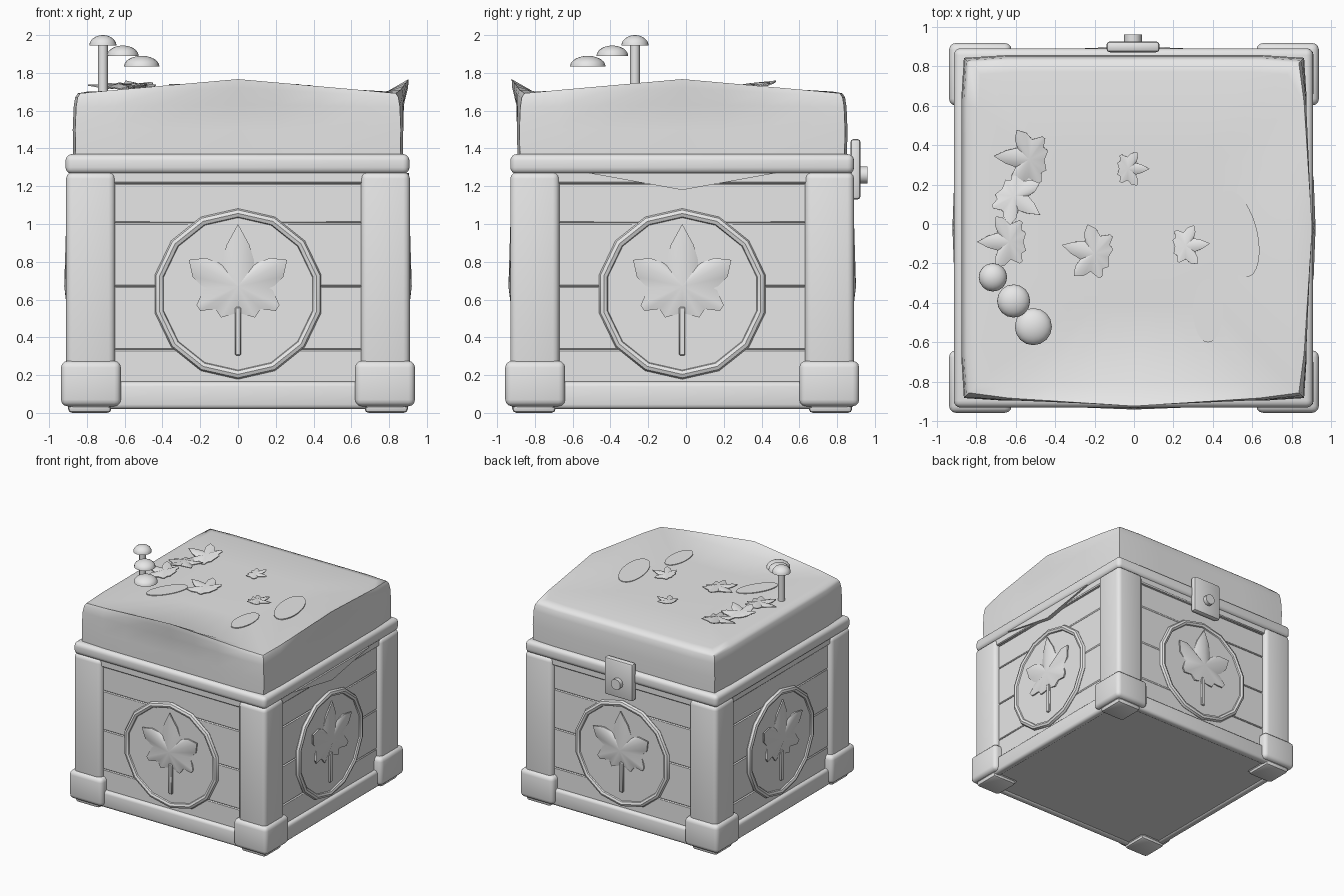
import bpy, bmesh, math
from mathutils import Matrix, Vector

cube = bpy.data.objects.get("Cube")
if cube:
    bpy.data.objects.remove(cube, do_unlink=True)

grey = bpy.data.materials.new("plain_grey")
grey.use_nodes = True
colour = (0.8, 0.8, 0.8, 1)
grey.diffuse_color = colour
grey.node_tree.nodes["Principled BSDF"].inputs["Base Color"].default_value = colour

CENTRE = Matrix.Translation((0, -0.02, 0))
SIDES = ("front", "left", "back", "right")


def finish(name, bm, matrix=CENTRE, angle=40):
    """Turn a bmesh into a smooth shaded object."""
    bmesh.ops.recalc_face_normals(bm, faces=bm.faces)
    mesh = bpy.data.meshes.new(name)
    bm.to_mesh(mesh)
    bm.free()
    mesh.materials.append(grey)
    obj = bpy.data.objects.new(name, mesh)
    bpy.context.collection.objects.link(obj)
    obj.matrix_world = matrix
    bpy.ops.object.select_all(action='DESELECT')
    obj.select_set(True)
    bpy.context.view_layer.objects.active = obj
    bpy.ops.object.shade_smooth_by_angle(angle=math.radians(angle))
    return obj


def box(name, x, y, z, bevel=0.02, segments=2, matrix=CENTRE):
    """Bevelled box from (min, max) ranges."""
    bm = bmesh.new()
    bmesh.ops.create_cube(bm, size=1)
    for v in bm.verts:
        v.co = [(lo + hi) / 2 + c * (hi - lo) for c, (lo, hi) in zip(v.co, (x, y, z))]
    if bevel:
        bmesh.ops.bevel(bm, geom=bm.edges[:], offset=bevel, segments=segments,
                        profile=0.5, affect='EDGES')
    return finish(name, bm, matrix)


def cylinder(name, radius, depth, matrix, sides=12):
    bm = bmesh.new()
    bmesh.ops.create_cone(bm, cap_ends=True, segments=sides, radius1=radius,
                          radius2=radius, depth=depth)
    return finish(name, bm, matrix)


def ring(name, radius, tube, matrix, sides=14, around=8):
    bm = bmesh.new()
    loops = []
    for i in range(sides):
        a = math.tau * (i + 0.5) / sides
        loop = []
        for j in range(around):
            b = math.tau * j / around
            r = radius + tube * math.cos(b)
            loop.append(bm.verts.new((r * math.cos(a), r * math.sin(a), tube * math.sin(b))))
        loops.append(loop)
    for i in range(sides):
        p, q = loops[i], loops[(i + 1) % sides]
        for j in range(around):
            k = (j + 1) % around
            bm.faces.new((p[j], q[j], q[k], p[k]))
    return finish(name, bm, matrix)


# Half outline of a lobed leaf: x, y, height of each point (lobes ridge up)
HALF_LEAF = [(0, 0.33, 0.02), (0.06, 0.22, 0.005), (0.09, 0.12, -0.01), (0.17, 0.15, 0.01),
             (0.26, 0.14, 0.02), (0.24, 0.05, 0.005), (0.18, -0.01, -0.01), (0.22, -0.1, 0.015),
             (0.2, -0.13, 0.01), (0.12, -0.12, 0.0), (0.09, -0.165, 0.01), (0, -0.14, -0.01)]


def leaf(name, matrix):
    outline = HALF_LEAF + [(-x, y, h) for x, y, h in HALF_LEAF[-2:0:-1]]
    bm = bmesh.new()
    rim = [bm.verts.new(p) for p in outline]
    under = [bm.verts.new((x, y, h - 0.012)) for x, y, h in outline]
    top = bm.verts.new((0, 0, 0.03))
    low = bm.verts.new((0, 0, 0.01))
    for i in range(len(rim)):
        k = (i + 1) % len(rim)
        bm.faces.new((rim[i], rim[k], top))
        bm.faces.new((under[k], under[i], low))
        bm.faces.new((rim[k], rim[i], under[i], under[k]))
    return finish(name, bm, matrix, 50)


# Body core and plank walls with fine grooves
box("body_core", (-0.855, 0.855), (-0.855, 0.855), (0.03, 1.3), 0)
levels = (0.03, 0.335, 0.67, 1.005, 1.215)
for i in range(len(levels) - 1):
    box(f"plank_course_{i + 1}", (-0.87, 0.87), (-0.87, 0.87),
        (levels[i], levels[i + 1]), 0.007, 1)

# Rails, posts, feet and medallions repeated on each side
for i, side in enumerate(SIDES):
    turn = CENTRE @ Matrix.Rotation(i * math.pi / 2, 4, 'Z')
    box(f"{side}_lower_rail", (-0.8, 0.8), (-0.9, -0.83), (0.02, 0.165), 0.025, 3, turn)
    box(f"{side}_upper_trim", (-0.8, 0.8), (-0.89, -0.83), (1.215, 1.29), 0.008, 1, turn)
    box(f"{side}_corner_post", (0.65, 0.91), (-0.91, -0.65), (0.02, 1.275), 0.035, 3, turn)
    box(f"{side}_corner_block", (0.62, 0.937), (-0.937, -0.62), (0.035, 0.275), 0.035, 3, turn)
    box(f"{side}_foot", (0.67, 0.9), (-0.9, -0.67), (0, 0.06), 0.022, 2, turn)

    face = turn @ Matrix.Translation((0, -0.875, 0.63)) @ Matrix.Rotation(math.pi / 2, 4, 'X')
    cylinder(f"{side}_medallion", 0.415, 0.016, face, 14)
    ring(f"{side}_medallion_ring", 0.426, 0.026, face)
    leaf(f"{side}_leaf", face @ Matrix.Translation((0, 0.04, 0.015)))
    box(f"{side}_leaf_stem", (-0.016, 0.016), (-0.9, -0.87), (0.305, 0.56), 0.005, 1, turn)

# Rim under the lid, with a shallow sag on one side
box("lid_rim", (-0.913, 0.908), (-0.91, 0.91), (1.265, 1.37), 0.035, 4)
bm = bmesh.new()
for x in (0.87, 0.905):
    bm.faces.new([bm.verts.new((x, y, z)) for y, z in ((-0.5, 1.27), (0, 1.18), (0.5, 1.27))])
bmesh.ops.bridge_loops(bm, edges=bm.edges[:])
finish("rim_sag", bm)

# Lid: stacked loops, the upper one lifted midway along the front and one side
N = 8
bm = bmesh.new()
loops = []
for half, z, lift in ((0.872, 1.35, 0), (0.875, 1.5, 0), (0.87, 1.62, 0.15), (0.862, 1.67, 0.7),
                      (0.848, 1.692, 1), (0.79, 1.702, 0.0), (0.4, 1.708, 0)):
    loop = []
    for side in range(4):
        rot = Matrix.Rotation(side * math.pi / 2, 3, 'Z')
        for i in range(N):
            t = -1 + 2 * i / N
            bump = lift * (1 - abs(t)) if side < 2 else 0
            pull = 0.985 if i == 0 else 1
            p = rot @ Vector((t * half * pull, -half * pull - 0.055 * bump, z + 0.075 * bump))
            loop.append(bm.verts.new(p))
    loops.append(loop)
for a, b in zip(loops, loops[1:]):
    for i in range(4 * N):
        k = (i + 1) % (4 * N)
        bm.faces.new((a[i], a[k], b[k], b[i]))
bm.faces.new(loops[0])
bm.faces.new(loops[-1])
finish("lid", bm, CENTRE, 50)

# Latch and knob on the back
box("latch_plate", (-0.14, 0.13), (0.87, 0.925), (1.13, 1.45), 0.018, 2, Matrix())
cylinder("latch_knob", 0.045, 0.06,
         Matrix.Translation((-0.005, 0.93, 1.26)) @ Matrix.Rotation(math.pi / 2, 4, 'X'))

# Fallen leaves on the lid: x, y, heading, scale, tilt
fallen = [(-0.53, 0.33, 85, 0.55, 8), (-0.61, 0.14, -125, 0.5, -5), (-0.63, -0.09, 90, 0.5, 4),
          (-0.2, -0.15, 75, 0.52, 3), (-0.03, 0.28, -90, 0.33, 4), (0.26, -0.11, -85, 0.38, -4)]
for i, (x, y, heading, scale, tilt) in enumerate(fallen):
    leaf(f"fallen_leaf_{i + 1}", Matrix.Translation((x, y, 1.728))
         @ Matrix.Rotation(math.radians(tilt), 4, 'X')
         @ Matrix.Rotation(math.radians(heading), 4, 'Z') @ Matrix.Scale(scale, 4))

# Flat oval leaves: x, y, half width, half length, heading
for i, (x, y, w, l, heading) in enumerate([(0.525, -0.05, 0.1, 0.225, 14),
                                           (0.375, -0.44, 0.075, 0.16, 0),
                                           (-0.44, -0.33, 0.075, 0.175, -30)]):
    cylinder(f"oval_leaf_{i + 1}", 1, 1, Matrix.Translation((x, y, 1.709))
             @ Matrix.Rotation(math.radians(heading), 4, 'Z')
             @ Matrix.Diagonal((w, l, 0.008, 1)), 24)

# Mushrooms: one stem and three domed caps
cylinder("mushroom_stem", 0.026, 0.26, Matrix.Translation((-0.715, -0.27, 1.825)))
for i, (x, y, z, r) in enumerate([(-0.715, -0.27, 1.945, 0.072), (-0.61, -0.39, 1.89, 0.084),
                                  (-0.51, -0.52, 1.835, 0.094)]):
    bm = bmesh.new()
    bmesh.ops.create_uvsphere(bm, u_segments=16, v_segments=12, radius=1)
    bmesh.ops.bisect_plane(bm, geom=bm.verts[:] + bm.edges[:] + bm.faces[:], dist=0.001,
                           plane_co=(0, 0, 0), plane_no=(0, 0, -1), clear_outer=True)
    bmesh.ops.holes_fill(bm, edges=[e for e in bm.edges if e.is_boundary])
    finish(f"mushroom_cap_{i + 1}", bm,
           Matrix.Translation((x, y, z)) @ Matrix.Diagonal((r, r, 0.055, 1)))
